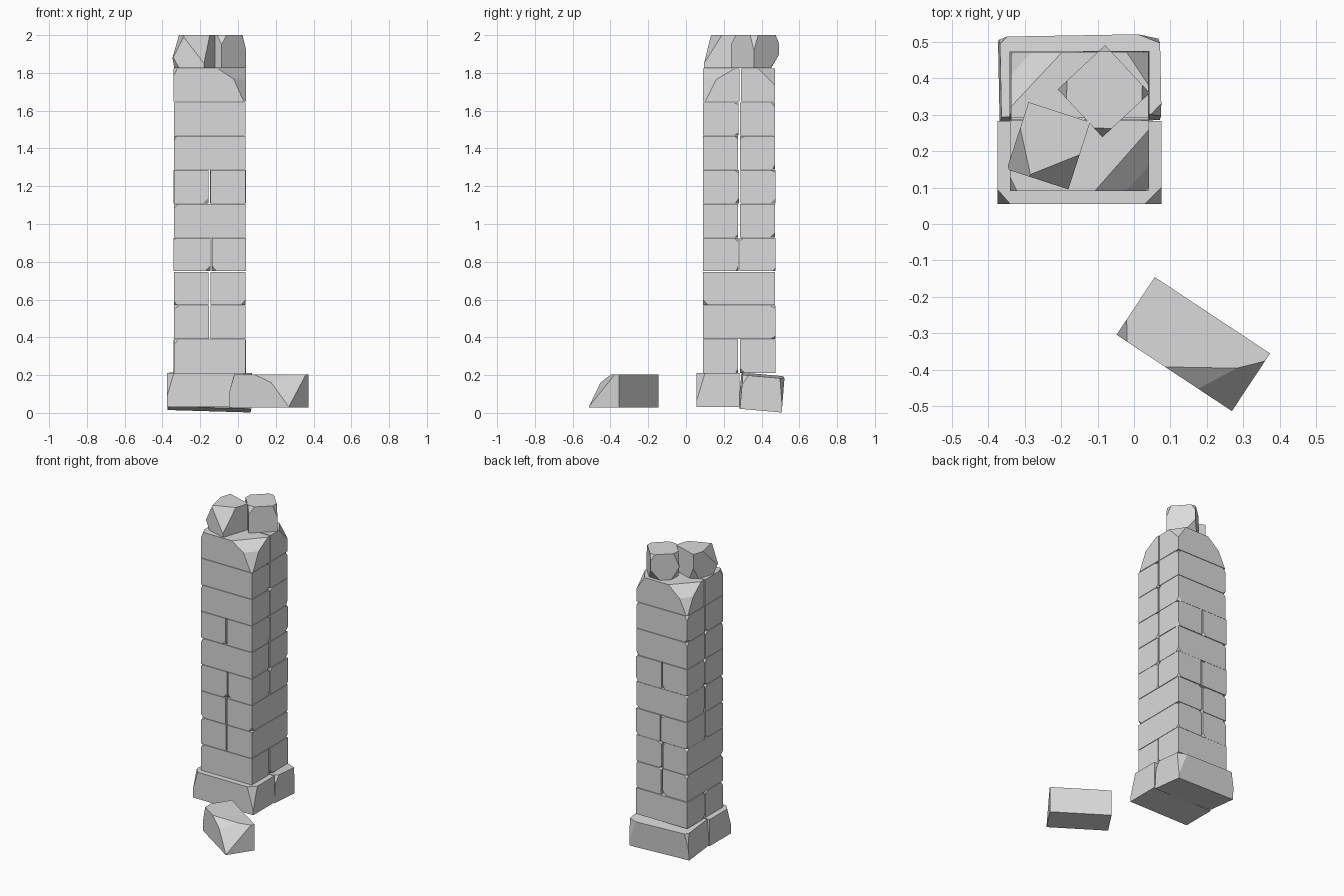
import bpy, bmesh, random
from math import radians
from mathutils import Vector, Euler

random.seed(4)
cube = bpy.data.objects.get("Cube")
if cube:
    bpy.data.objects.remove(cube, do_unlink=True)

stone_mat = bpy.data.materials.new("grey stone")
stone_mat.use_nodes = True
GREY = (0.7, 0.7, 0.7, 1)
stone_mat.diffuse_color = GREY
stone_mat.node_tree.nodes["Principled BSDF"].inputs["Base Color"].default_value = GREY


def stone(name, center, size, rot=(0, 0, 0), chips=()):
    """Box with corners sliced off; a chip is (corner signs, cut length on each edge)."""
    half = Vector(size) / 2
    bm = bmesh.new()
    bmesh.ops.create_cube(bm, size=1)
    bmesh.ops.scale(bm, vec=size, verts=bm.verts)
    for signs, cut in chips:
        normal = Vector([s / c for s, c in zip(signs, cut)]).normalized()
        point = Vector([s * h for s, h in zip(signs, half)])
        point.x -= signs[0] * cut[0]
        bmesh.ops.bisect_plane(bm, geom=bm.verts[:] + bm.edges[:] + bm.faces[:],
                               plane_co=point, plane_no=normal, clear_outer=True)
        bmesh.ops.holes_fill(bm, edges=bm.edges[:], sides=0)
    bmesh.ops.recalc_face_normals(bm, faces=bm.faces[:])
    mesh = bpy.data.meshes.new(name)
    bm.to_mesh(mesh)
    bm.free()
    mesh.materials.append(stone_mat)
    ob = bpy.data.objects.new(name, mesh)
    ob.location = center
    ob.rotation_euler = Euler([radians(a) for a in rot])
    bpy.context.collection.objects.link(ob)


def stone_between(name, lo, hi, chips=()):
    lo, hi = Vector(lo), Vector(hi)
    stone(name, (lo + hi) / 2, hi - lo, chips=chips)


def small_chips(count):
    corners = [(x, y, z) for x in (-1, 1) for y in (-1, 1) for z in (-1, 1)]
    return [(c, [random.uniform(0.012, 0.03) for _ in range(3)])
            for c in random.sample(corners, count)]


# Plinth: a straight front slab and a sunken, tilted rear slab
stone_between("plinth_front", (-0.375, 0.055, 0.03), (0.075, 0.283, 0.21),
              [((-1, -1, 1), (0.035, 0.04, 0.12)), ((1, -1, 1), (0.045, 0.045, 0.15))])
stone("plinth_rear", (-0.149, 0.4, 0.108), (0.44, 0.222, 0.18), (-5, 1.7, 1),
      [((1, 1, 1), (0.06, 0.025, 0.15)), ((-1, 1, 1), (0.02, 0.02, 0.1)),
       ((1, -1, 1), (0.03, 0.03, 0.05))])

# Shaft: nine courses, split along x, along y, or into quarters
X0, X1, Y0, Y1 = -0.342, 0.042, 0.09, 0.475
GAP, COURSE, BOTTOM = 0.003, 0.1795, 0.21
for i, split in enumerate("yxxqyqyyy"):
    jx, jy = random.uniform(-0.01, 0.01), random.uniform(-0.004, 0.004)
    mx, my = -0.152 + jx, 0.285 + jy
    xs = [(X0, mx - GAP), (mx + GAP, X1)] if split in "xq" else [(X0, X1)]
    ys = [(Y0, my - GAP), (my + GAP, Y1)] if split in "yq" else [(Y0, Y1)]
    z0 = BOTTOM + i * COURSE
    for a, (xa, xb) in enumerate(xs):
        for b, (ya, yb) in enumerate(ys):
            chips = small_chips(3)
            if i == 8 and b == 0:      # worn front of the top course
                chips = [((1, -1, 1), (0.15, 0.17, 0.1)), ((1, -1, 1), (0.09, 0.1, 0.2)),
                         ((-1, -1, 1), (0.02, 0.04, 0.04))]
            elif i == 8:               # worn back of the top course
                chips = [((-1, 1, 1), (0.14, 0.15, 0.12)), ((-1, 1, 1), (0.09, 0.1, 0.19)),
                         ((1, 1, 1), (0.06, 0.09, 0.09))]
            d = random.uniform(0, 0.004)
            stone_between(f"shaft_course_{i + 1}_block_{a * 2 + b + 1}",
                          (xa + d, ya, z0 + 0.0015), (xb - d / 2, yb - d, z0 + COURSE - 0.0015),
                          chips)

# Loose rocks on top
stone("top_rock_front", (-0.235, 0.215, 1.9125), (0.178, 0.194, 0.175), (0, 0, -18),
      [((-1, -1, 1), (0.07, 0.12, 0.13)), ((1, -1, 1), (0.12, 0.1, 0.15)),
       ((-1, 1, -1), (0.04, 0.04, 0.08)), ((-1, -1, -1), (0.04, 0.04, 0.07))])
stone("top_rock_back", (-0.083, 0.365, 1.9125), (0.178, 0.18, 0.175), (0, 0, 43),
      [((-1, 1, 1), (0.035, 0.035, 0.09)), ((1, -1, 1), (0.03, 0.03, 0.08)),
       ((-1, -1, 1), (0.035, 0.035, 0.05)), ((1, 1, 1), (0.025, 0.025, 0.04)),
       ((1, 1, -1), (0.06, 0.06, 0.07)), ((-1, 1, -1), (0.05, 0.05, 0.08))])

# Fallen block lying in front
stone("fallen_block", (0.163, -0.33, 0.117), (0.38, 0.19, 0.175), (0, 0, -33.5),
      [((1, -1, 1), (0.15, 0.165, 0.172)), ((1, -1, 1), (0.22, 0.14, 0.09)),
       ((-1, -1, 1), (0.035, 0.05, 0.1))])
